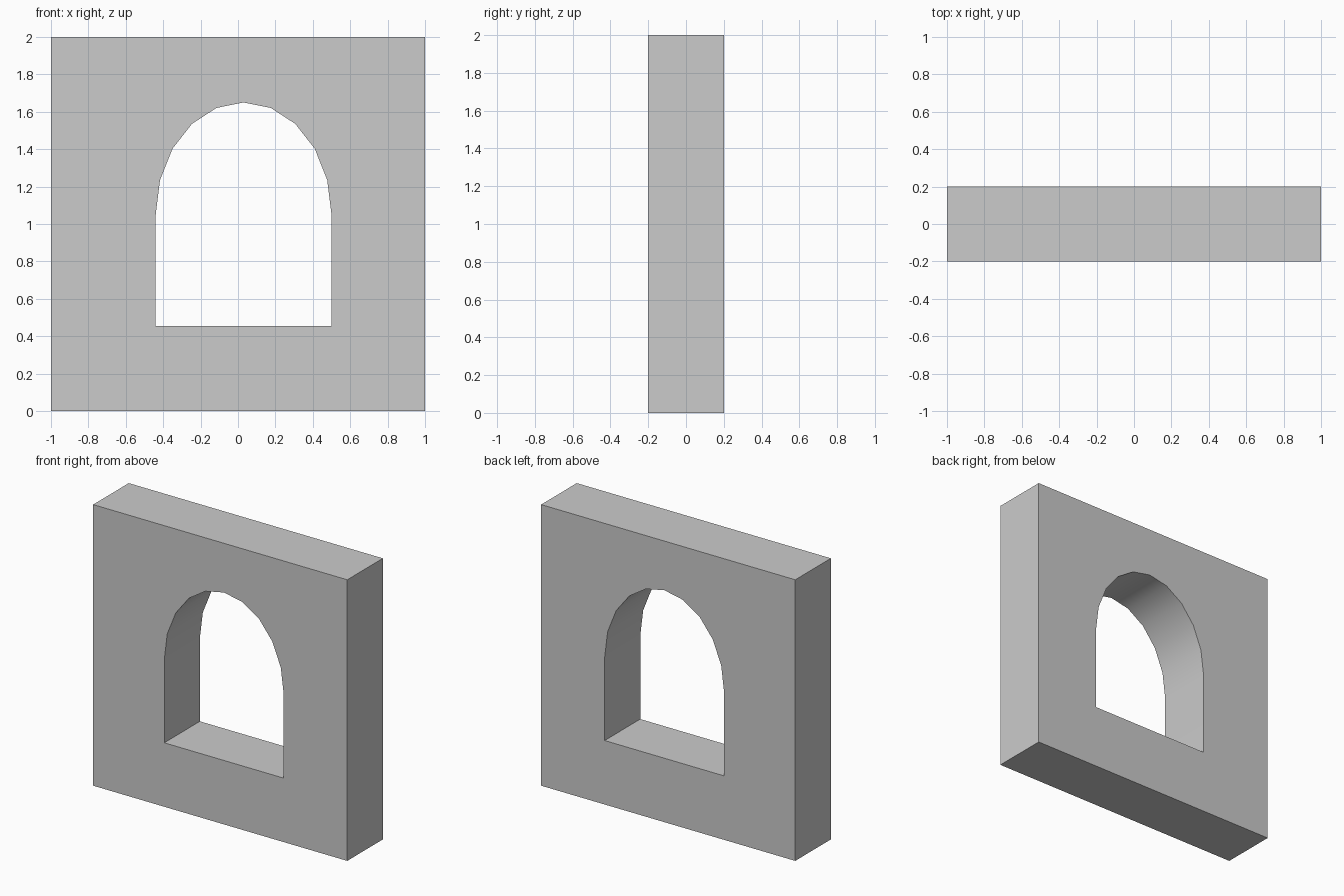
import bpy, bmesh
from math import cos, sin, pi, radians

if "Cube" in bpy.data.objects:
    bpy.data.objects.remove(bpy.data.objects["Cube"])

HALF_DEPTH = 0.2
CX, RX, RZ = 0.03, 0.47, 0.60        # arch centre and radii
SILL, SPRING, SEGMENTS = 0.455, 1.05, 10

# Outer wall outline and arched window outline
wall = [(-1, 0), (1, 0), (1, 2), (-1, 2)]
window = [(CX - RX, SILL), (CX + RX, SILL)]
window += [(CX + RX * cos(pi * i / SEGMENTS), SPRING + RZ * sin(pi * i / SEGMENTS))
           for i in range(SEGMENTS + 1)]

bm = bmesh.new()


def add_loop(points):
    vs = [bm.verts.new((x, -HALF_DEPTH, z)) for x, z in points]
    return [bm.edges.new((vs[i - 1], vs[i])) for i in range(len(vs))]


# Fill the front face around the opening, then extrude through the depth
edges = add_loop(wall) + add_loop(window)
bmesh.ops.triangle_fill(bm, edges=edges, use_beauty=True, normal=(0, -1, 0))
ext = bmesh.ops.extrude_face_region(bm, geom=bm.faces[:], use_keep_orig=True)
bmesh.ops.translate(bm, vec=(0, 2 * HALF_DEPTH, 0),
                    verts=[g for g in ext["geom"] if isinstance(g, bmesh.types.BMVert)])
bmesh.ops.recalc_face_normals(bm, faces=bm.faces[:])

mesh = bpy.data.meshes.new("window_wall")
bm.to_mesh(mesh)
bm.free()
obj = bpy.data.objects.new("window_wall", mesh)
bpy.context.collection.objects.link(obj)

# Smooth arch underside, sharp corners
bpy.context.view_layer.objects.active = obj
obj.select_set(True)
bpy.ops.object.shade_smooth_by_angle(angle=radians(30))
